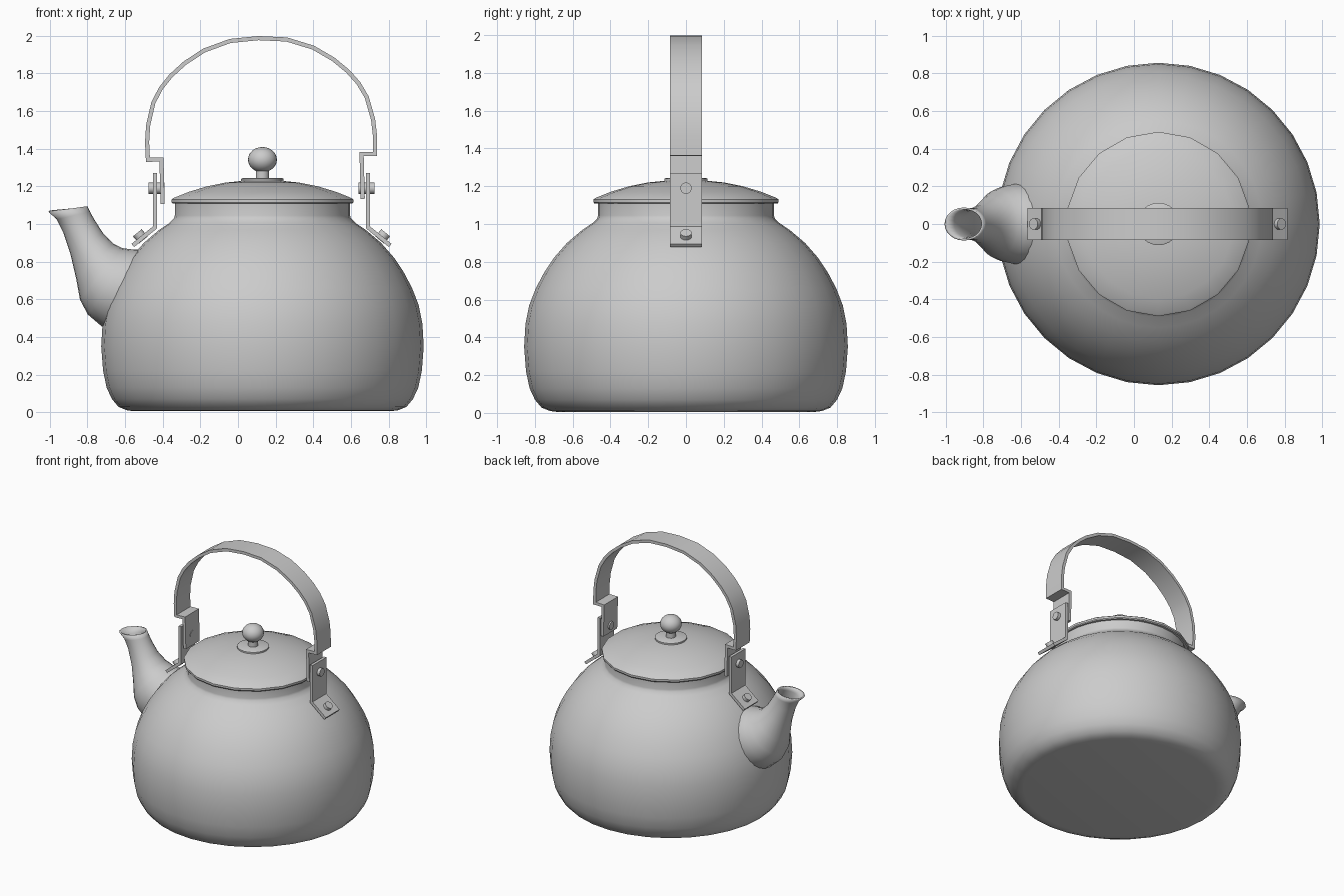
import bpy, bmesh, math
from mathutils import Vector, Matrix

if "Cube" in bpy.data.objects:
    bpy.data.objects.remove(bpy.data.objects["Cube"])

CX = 0.13    # axis of the body and lid
HX = 0.125   # mid plane of handle and brackets


def finish(name, bm, angle=35):
    bmesh.ops.remove_doubles(bm, verts=bm.verts, dist=1e-5)
    bmesh.ops.recalc_face_normals(bm, faces=bm.faces)
    me = bpy.data.meshes.new(name)
    bm.to_mesh(me)
    bm.free()
    ob = bpy.data.objects.new(name, me)
    bpy.context.collection.objects.link(ob)
    bpy.ops.object.select_all(action='DESELECT')
    ob.select_set(True)
    bpy.context.view_layer.objects.active = ob
    bpy.ops.object.shade_smooth_by_angle(angle=math.radians(angle))
    return ob


def lathe(name, profile, segs, angle=35, phase=0.0):
    bm = bmesh.new()
    verts = [bm.verts.new((r * math.cos(phase), r * math.sin(phase), z)) for r, z in profile]
    edges = [bm.edges.new(p) for p in zip(verts, verts[1:])]
    bmesh.ops.spin(bm, geom=verts + edges, cent=(0, 0, 0), axis=(0, 0, 1),
                   angle=math.tau, steps=segs)
    ob = finish(name, bm, angle)
    ob.location.x = CX
    return ob


def ribbon(name, path, width, thick):
    """Flat strap following an x-z path, mitred at the corners."""
    pts = [Vector(p) for p in path]
    bm = bmesh.new()
    rings = []
    for i, p in enumerate(pts):
        a = (p - pts[i - 1]).normalized() if i else (pts[1] - p).normalized()
        b = (pts[i + 1] - p).normalized() if i < len(pts) - 1 else a
        na, nb = Vector((-a.y, a.x)), Vector((-b.y, b.x))
        m = (na + nb).normalized()
        m *= thick / 2 / m.dot(na)
        q, r = p + m, p - m
        rings.append([bm.verts.new((c.x, y, c.y)) for c, y in
                      ((q, -width / 2), (q, width / 2), (r, width / 2), (r, -width / 2))])
    for s, t in zip(rings, rings[1:]):
        for j in range(4):
            k = (j + 1) % 4
            bm.faces.new((s[j], s[k], t[k], t[j]))
    bm.faces.new(rings[0])
    bm.faces.new(rings[-1])
    return finish(name, bm)


def rivet(name, loc, axis, radius, length):
    bm = bmesh.new()
    rot = Vector(axis).to_track_quat('Z', 'Y').to_matrix().to_4x4()
    bmesh.ops.create_cone(bm, cap_ends=True, segments=16, radius1=radius, radius2=radius,
                          depth=length, matrix=Matrix.Translation(loc) @ rot)
    return finish(name, bm)


# body with its neck
lathe("body", [(0, 0.005), (0.68, 0.005), (0.72, 0.01), (0.765, 0.028), (0.80, 0.07),
               (0.828, 0.13), (0.847, 0.22), (0.857, 0.35), (0.85, 0.47), (0.83, 0.57),
               (0.795, 0.66), (0.75, 0.745), (0.70, 0.82), (0.63, 0.90), (0.55, 0.968),
               (0.495, 1.005), (0.47, 1.03), (0.466, 1.045), (0.466, 1.11)], 32)

# lid with rim, knob plate, stem and knob
lathe("lid", [(0, 1.108), (0.485, 1.108), (0.49, 1.115), (0.49, 1.13), (0.48, 1.138),
              (0.40, 1.17), (0.30, 1.2), (0.2, 1.22), (0.1, 1.23), (0, 1.232)], 18,
      phase=math.pi / 2)
lathe("knob_plate", [(0, 1.215), (0.113, 1.215), (0.113, 1.24), (0.105, 1.244), (0, 1.244)], 24)
lathe("knob_stem", [(0.035, 1.24), (0.035, 1.30)], 16)
lathe("knob", [(0.077 * math.sin(math.pi * i / 12), 1.342 - 0.067 * math.cos(math.pi * i / 12))
               for i in range(13)], 24)

# spout: (outer point, inner point, half width) for each cross-section
sections = [((-1.0, 1.072), (-0.81, 1.09), 0.078), ((-0.955, 1.03), (-0.795, 1.06), 0.074),
            ((-0.92, 0.96), (-0.77, 1.015), 0.076), ((-0.88, 0.84), (-0.725, 0.945), 0.095),
            ((-0.85, 0.71), (-0.67, 0.888), 0.135), ((-0.83, 0.60), (-0.62, 0.863), 0.172),
            ((-0.79, 0.525), (-0.575, 0.856), 0.192), ((-0.72, 0.465), (-0.53, 0.855), 0.205),
            ((-0.62, 0.44), (-0.46, 0.83), 0.205)]
bm = bmesh.new()
rings, N = [], 24
for (lx, lz), (rx, rz), hy in sections:
    c = Vector(((lx + rx) / 2, 0, (lz + rz) / 2))
    u = Vector((rx - lx, 0, rz - lz)) / 2
    rings.append([bm.verts.new(c + u * math.cos(math.tau * i / N)
                               + Vector((0, hy * math.sin(math.tau * i / N), 0)))
                  for i in range(N)])
for s, t in zip(rings, rings[1:]):
    for i in range(N):
        j = (i + 1) % N
        bm.faces.new((s[i], s[j], t[j], t[i]))
spout = finish("spout", bm, 50)
mod = spout.modifiers.new("wall", 'SOLIDIFY')
mod.thickness = 0.01
mod.offset = -1

# handle: stepped legs and an arch, swung slightly to one side
half = [(0.532, 1.12), (0.532, 1.357), (0.604, 1.357), (0.606, 1.45), (0.598, 1.54),
        (0.567, 1.66), (0.525, 1.735), (0.47, 1.80), (0.395, 1.865), (0.29, 1.93),
        (0.15, 1.977)]
handle = ribbon("handle", [(-x, z - 1.357) for x, z in half] + [(0, 1.988 - 1.357)]
                + [(x, z - 1.357) for x, z in reversed(half)], 0.17, 0.022)
handle.location = (HX, 0, 1.357)
handle.rotation_euler.y = -math.radians(1.5)

# brackets riveted to the shoulders, with pivot pins
for side, s in (("left", -1), ("right", 1)):
    ribbon(side + "_bracket", [(HX + s * x, z) for x, z in
                               ((0.566, 1.27), (0.566, 0.982), (0.684, 0.886))], 0.17, 0.022)
    rivet(side + "_pivot_pin", (HX + s * 0.557, 0, 1.19), (s, 0, 0), 0.03, 0.085)
    rivet(side + "_bracket_rivet", (HX + s * 0.644, 0, 0.934), (s * 0.63, 0, 0.776), 0.03, 0.05)
